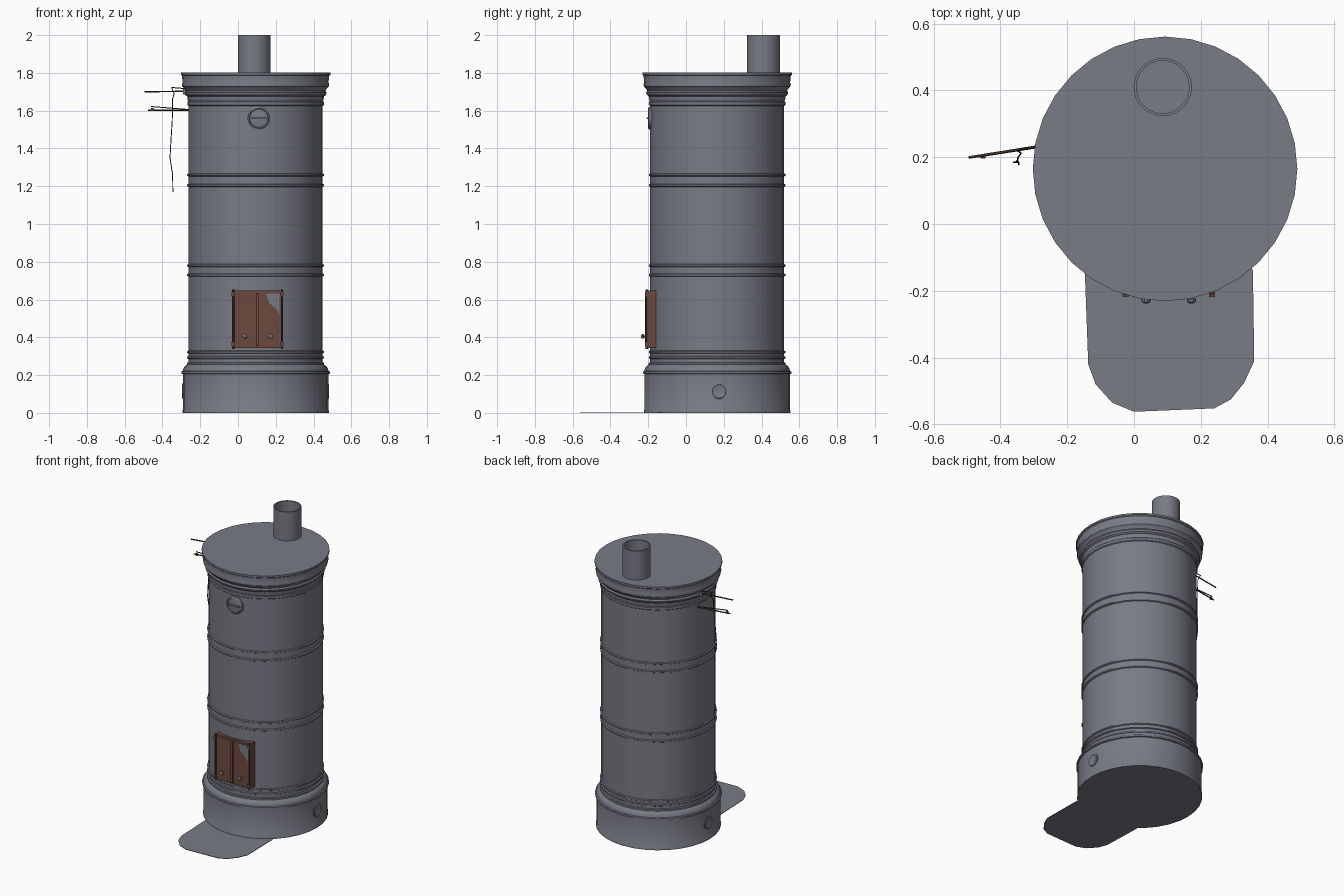
import bpy, bmesh, math
from mathutils import Vector

if "Cube" in bpy.data.objects:
    bpy.data.objects.remove(bpy.data.objects["Cube"])

CX, CY, N = 0.093, 0.165, 32


def mat(name, rgb):
    m = bpy.data.materials.new(name)
    m.diffuse_color = (*rgb, 1)
    m.use_nodes = True
    m.node_tree.nodes["Principled BSDF"].inputs["Base Color"].default_value = m.diffuse_color
    return m


GREY = mat("grey metal", (0.19, 0.20, 0.235))
RUST = mat("rust brown", (0.15, 0.068, 0.05))
DARK = mat("dark brown iron", (0.06, 0.04, 0.035))


def finish(name, bm, m, smooth=True):
    bmesh.ops.recalc_face_normals(bm, faces=bm.faces)
    me = bpy.data.meshes.new(name)
    bm.to_mesh(me)
    bm.free()
    me.materials.append(m)
    ob = bpy.data.objects.new(name, me)
    bpy.context.collection.objects.link(ob)
    if smooth:
        bpy.ops.object.select_all(action='DESELECT')
        ob.select_set(True)
        bpy.context.view_layer.objects.active = ob
        bpy.ops.object.shade_smooth_by_angle(angle=math.radians(35))
    return ob


def lathe(name, profile, origin, m, n=N, axis=(0, 0, 1)):
    """Revolve (radius, height) points round an axis; ends are capped."""
    bm = bmesh.new()
    rot = Vector(axis).to_track_quat('Z', 'Y')
    o = Vector(origin)
    rings = []
    for r, h in profile:
        rings.append([bm.verts.new(o + rot @ Vector((r * math.cos(2 * math.pi * i / n),
                      r * math.sin(2 * math.pi * i / n), h))) for i in range(n)])
    for a, b in zip(rings, rings[1:]):
        for i in range(n):
            j = (i + 1) % n
            bm.faces.new((a[i], a[j], b[j], b[i]))
    bm.faces.new(rings[0])
    bm.faces.new(rings[-1])
    return finish(name, bm, m)


def box(name, lo, hi, m):
    bm = bmesh.new()
    bmesh.ops.create_cube(bm, size=1)
    for v in bm.verts:
        v.co = Vector([(lo[k] + hi[k]) / 2 + v.co[k] * (hi[k] - lo[k]) for k in range(3)])
    return finish(name, bm, m, False)


def tube(name, pts, r, m):
    cu = bpy.data.curves.new(name, 'CURVE')
    cu.dimensions = '3D'
    cu.bevel_depth, cu.bevel_resolution, cu.use_fill_caps = r, 1, True
    s = cu.splines.new('POLY')
    s.points.add(len(pts) - 1)
    for p, c in zip(s.points, pts):
        p.co = (*c, 1)
    cu.materials.append(m)
    ob = bpy.data.objects.new(name, cu)
    bpy.context.collection.objects.link(ob)


def slab(name, pts, axis, a, b, m):
    """Extrude a 2D outline along y or z between a and b."""
    bm = bmesh.new()
    f = (lambda p, t: (p[0], p[1], t)) if axis == 'z' else (lambda p, t: (p[0], t, p[1]))
    lo = [bm.verts.new(f(p, a)) for p in pts]
    hi = [bm.verts.new(f(p, b)) for p in pts]
    bm.faces.new(lo)
    bm.faces.new(hi)
    for i in range(len(pts)):
        j = (i + 1) % len(pts)
        bm.faces.new((lo[i], lo[j], hi[j], hi[i]))
    finish(name, bm, m, False)


# stove body: plinth, banded shaft and cornice in one profile
def bead(z, r=0.355, d=0.007, h=0.008):
    return [(r, z - h), (r + d, z - h / 2), (r + d, z + h / 2), (r, z + h)]


prof = [(0.388, 0), (0.388, 0.012), (0.385, 0.017), (0.385, 0.205), (0.393, 0.208),
        (0.393, 0.218), (0.386, 0.222), (0.382, 0.236), (0.374, 0.248), (0.363, 0.255),
        (0.363, 0.265), (0.355, 0.268)]
for z in (0.293, 0.322, 0.73, 0.78, 1.205, 1.26):
    prof += bead(z)
prof += [(0.355, 1.625), (0.361, 1.63), (0.361, 1.645), (0.357, 1.65), (0.361, 1.665),
         (0.361, 1.675), (0.372, 1.683), (0.376, 1.695), (0.37, 1.705), (0.378, 1.718),
         (0.388, 1.728), (0.39, 1.74), (0.386, 1.75), (0.39, 1.785), (0.396, 1.79), (0.396, 1.802)]
lathe("stove_body", prof, (CX, CY, 0), GREY)

# chimney pipe, hollow
lathe("chimney_pipe", [(0.087, 1.79), (0.087, 2.0), (0.079, 2.0), (0.079, 1.81)],
      (0.086, 0.41, 0), GREY)

# floor plate in front of the stove
slab("floor_plate", [(-0.147, -0.15), (-0.137, -0.42), (-0.115, -0.48), (-0.065, -0.535),
                     (0, -0.562), (0.24, -0.552), (0.29, -0.525), (0.33, -0.475), (0.36, -0.41),
                     (0.356, -0.14), (0.3, 0), (-0.1, 0)], 'z', 0, 0.003, GREY)

# round damper cover on the front, with a grip
lathe("damper_cover", [(0.06, -0.015), (0.06, 0.008), (0.052, 0.013), (0.048, 0.008), (0.02, 0.012)],
      (0.11, -0.188, 1.56), GREY, 20, (0, -1, 0))
box("damper_grip", (0.07, -0.208, 1.555), (0.15, -0.19, 1.565), GREY)

# cleaning covers on both sides of the plinth
for s, side in ((1, "right"), (-1, "left")):
    lathe("cleaning_cover_" + side, [(0.042, -0.02), (0.042, 0.003), (0.036, 0.006), (0.03, 0.003)],
          (CX + s * 0.383, CY + 0.01, 0.115), GREY, 20, (s, 0, 0))

# fire door: frame, two leaves, hinge posts and knobs
X0, X1, Z0, Z1 = -0.03, 0.238, 0.343, 0.648
box("door_frame_left", (X0, -0.203, Z0), (X0 + 0.016, -0.155, Z1), RUST)
box("door_frame_right", (X1 - 0.016, -0.203, Z0), (X1, -0.155, Z1), RUST)
box("door_frame_bottom", (X0, -0.205, Z0), (X1, -0.155, Z0 + 0.015), RUST)
box("door_frame_top", (X0, -0.205, Z1 - 0.015), (X1, -0.155, Z1), RUST)
XM = (X0 + X1) / 2
for s, side in ((-1, "left"), (1, "right")):
    a, b = sorted((XM + s * 0.004, XM + s * 0.12))
    box("door_leaf_" + side, (a, -0.207, Z0 + 0.015), (b, -0.16, Z1 - 0.014), RUST)
    px = XM + s * 0.129
    lathe("hinge_post_" + side, [(0.006, Z0 - 0.004), (0.006, Z1 + 0.005)], (px, -0.208, 0), DARK, 8)
    for z in (Z0 + 0.02, Z1 - 0.02):
        box("hinge_" + side, (px - 0.009, -0.218, z - 0.012), (px + 0.009, -0.196, z + 0.012), RUST)
    lathe("door_knob_" + side, [(0.006, 0), (0.006, 0.016), (0.013, 0.019), (0.013, 0.028), (0.006, 0.033)],
          (XM + s * 0.068, -0.205, 0.405), GREY, 10, (0, -1, 0))
box("door_centre_strip", (XM - 0.008, -0.218, Z0 + 0.012), (XM + 0.008, -0.2, Z1 - 0.012), RUST)

# bare metal patch on the right leaf
slab("door_patch", [(0.15, 0.632), (0.165, 0.58), (0.195, 0.56), (0.221, 0.52), (0.221, 0.632)],
     'y', -0.2085, -0.205, GREY)

# drying rods on the left side
tube("upper_rod", [(-0.25, 0.238, 1.703), (-0.495, 0.199, 1.70)], 0.004, DARK)
tube("upper_stay", [(-0.26, 0.237, 1.715), (-0.352, 0.222, 1.723)], 0.003, DARK)
tube("lower_rod", [(-0.25, 0.238, 1.603), (-0.475, 0.202, 1.603)], 0.004, DARK)
tube("lower_stay", [(-0.25, 0.236, 1.605), (-0.46, 0.203, 1.622)], 0.003, DARK)
box("rod_bracket", (-0.29, 0.228, 1.685), (-0.265, 0.242, 1.715), GREY)
box("rod_clip", (-0.46, 0.196, 1.598), (-0.445, 0.206, 1.614), RUST)

# hanging string with a small loop at the rod
tube("string", [(-0.352, 0.222, 1.723), (-0.338, 0.212, 1.69), (-0.347, 0.2, 1.66), (-0.348, 0.192, 1.55),
                (-0.355, 0.185, 1.44), (-0.36, 0.185, 1.35), (-0.346, 0.186, 1.26), (-0.345, 0.178, 1.17)],
     0.0025, DARK)
